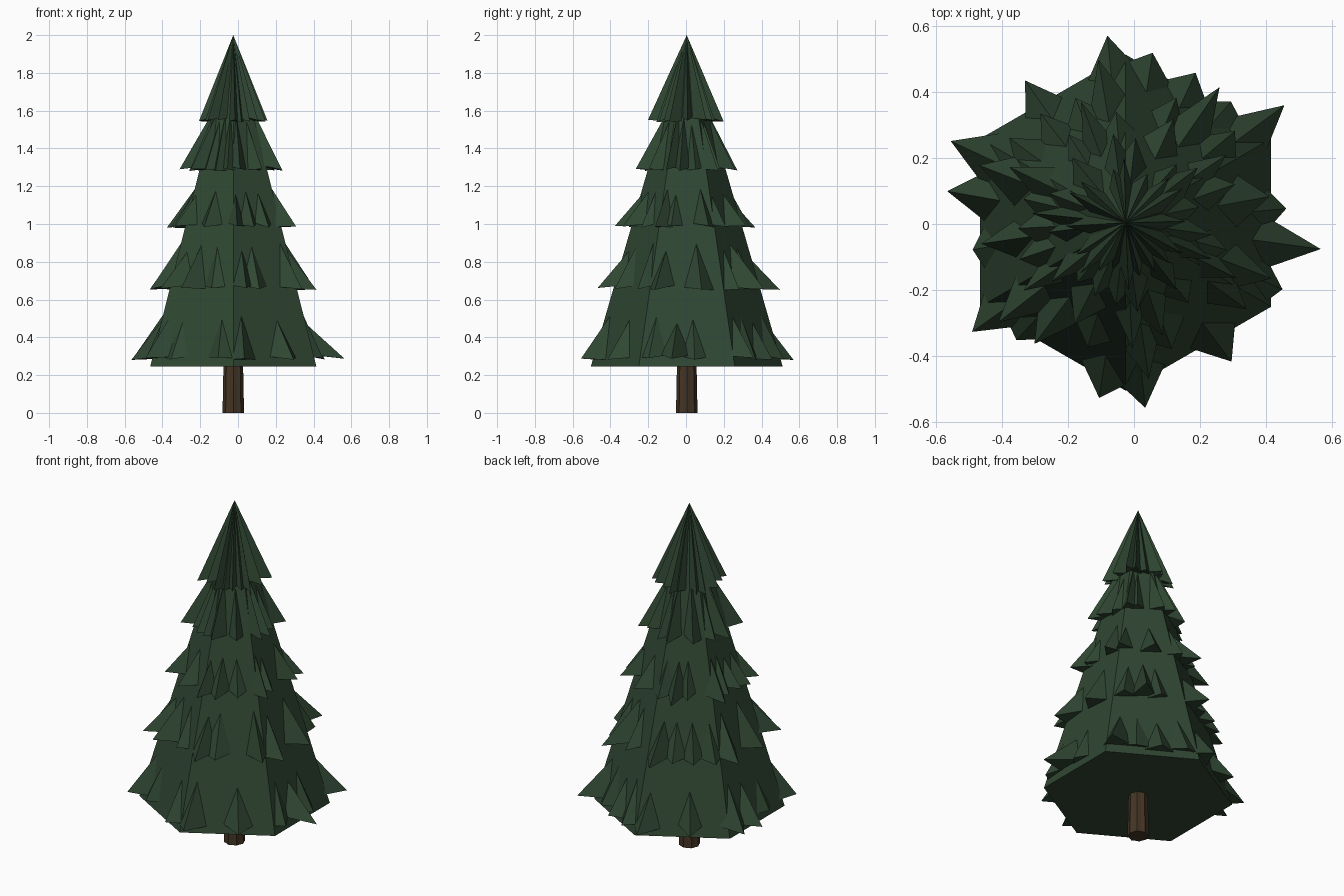
import bpy, bmesh, math, random

if "Cube" in bpy.data.objects:
    bpy.data.objects.remove(bpy.data.objects["Cube"])
random.seed(4)

CX, CY = -0.025, 0.004
BASE_Z, TOP_Z, BASE_R = 0.245, 2.0, 0.508


def material(name, rgb):
    m = bpy.data.materials.new(name)
    m.diffuse_color = (*rgb, 1)
    m.use_nodes = True
    m.node_tree.nodes["Principled BSDF"].inputs["Base Color"].default_value = m.diffuse_color
    return m


green = material("needle green", (0.029, 0.062, 0.032))
brown = material("bark brown", (0.058, 0.035, 0.018))


def finish(bm, name, mat):
    bmesh.ops.recalc_face_normals(bm, faces=bm.faces[:])
    me = bpy.data.meshes.new(name)
    bm.to_mesh(me)
    bm.free()
    me.materials.append(mat)
    ob = bpy.data.objects.new(name, me)
    ob.location = (CX, CY, 0)
    bpy.context.collection.objects.link(ob)


def polar(r, a, z):
    return (r * math.cos(a), r * math.sin(a), z)


def core_radius(a, z):
    """Distance from the axis to the six-sided cone at angle a, height z."""
    r = BASE_R * (TOP_Z - z) / (TOP_Z - BASE_Z) * math.cos(math.pi / 6)
    off = (a + math.pi / 6) % (math.pi / 3) - math.pi / 6
    return r / math.cos(off)


# Trunk: ribbed, slightly tapering
bm = bmesh.new()
n = 16
rings = []
for z, r in ((0, 0.057), (0.3, 0.051)):
    rings.append([bm.verts.new(polar(r - 0.006 * (i % 2), 2 * math.pi * i / n, z)) for i in range(n)])
for i in range(n):
    j = (i + 1) % n
    bm.faces.new((rings[0][i], rings[0][j], rings[1][j], rings[1][i]))
bm.faces.new(rings[0])
bm.faces.new(rings[1])
finish(bm, "trunk", brown)

# Foliage core: six-sided cone with corners on the y axis
bm = bmesh.new()
ring = [bm.verts.new(polar(BASE_R, math.radians(30 + 60 * i), BASE_Z)) for i in range(6)]
tip = bm.verts.new((0, 0, TOP_Z))
bm.faces.new(ring)
for i in range(6):
    bm.faces.new((ring[i], ring[(i + 1) % 6], tip))
finish(bm, "foliage_core", green)

# Branch tips: (angle, radius) of the lowest tier, reused rotated and scaled above
TIPS = [(95.6, .568), (81, .52), (65, .50), (49, .485), (36.5, .597), (5, .487),
        (-7.7, .595), (-23, .515), (-52.7, .528), (-84, .563), (-98.6, .536),
        (-133, .485), (-144.6, .57), (-170, .47), (170, .548), (155, .584),
        (125.3, .527)]
# tip height, largest radius, spike height, half width in degrees, turn
TIERS = [(0.28, 0.597, 0.24, 11, 0),
         (0.65, 0.50, 0.25, 12, 63),
         (0.98, 0.39, 0.21, 13, 118),
         (1.28, 0.287, 0.33, 14, 182),
         (1.54, 0.205, 0.46, 15, 236)]

for k, (z0, rmax, h, half, turn) in enumerate(TIERS):
    bm = bmesh.new()
    for deg, r in TIPS:
        a = math.radians(deg + turn)
        w = math.radians(half * random.uniform(0.8, 1.15))
        zt = z0 + h * (1 if k == 4 else random.uniform(0.8, 1.05))
        zb = z0 + random.uniform(0.0, 0.03)
        zb2 = z0 + random.uniform(0.0, 0.03)
        top = bm.verts.new(polar(max(0, core_radius(a, zt) - 0.003), a, zt))
        left = bm.verts.new(polar(core_radius(a - w, zb) - 0.005, a - w, zb))
        right = bm.verts.new(polar(core_radius(a + w, zb2) - 0.005, a + w, zb2))
        end = bm.verts.new(polar(r * rmax / 0.597, a, z0 + random.uniform(0, 0.012)))
        for f in ((top, left, end), (top, end, right), (left, right, end), (top, right, left)):
            bm.faces.new(f)
    finish(bm, f"branch_tier_{k + 1}", green)
